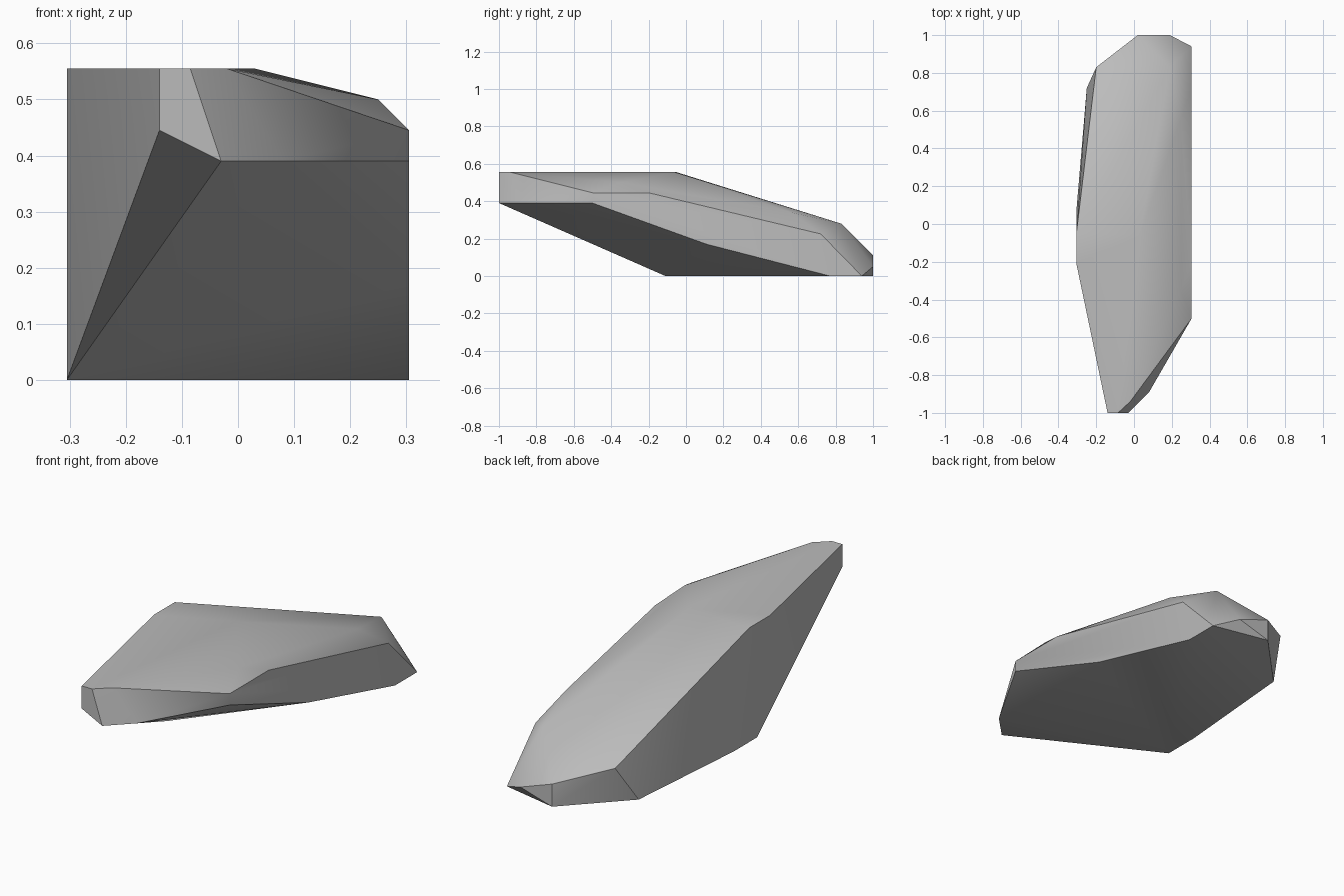
import bpy
import bmesh
import math

cube = bpy.data.objects.get("Cube")
if cube:
    bpy.data.objects.remove(cube, do_unlink=True)

# Stone colour
stone = bpy.data.materials.new("stone_grey")
stone.use_nodes = True
grey = (0.5, 0.5, 0.5, 1)
stone.diffuse_color = grey
stone.node_tree.nodes["Principled BSDF"].inputs["Base Color"].default_value = grey

HALF = 0.305   # half width of the rock
TOP = 0.555    # height of the flat crown

# Corner outlines of each region of the rock
crown = [(x, y, TOP) for x, y in
         [(-0.14, -1), (-0.085, -1), (-0.02, -0.94), (0.03, -0.06),
          (-HALF, -0.05), (-HALF, -0.21)]]
nose = [(-0.14, -1, 0.445), (-0.03, -1, 0.39), (0.08, -0.89, 0.39)]
flat_side = [(HALF, y, z) for y, z in
             [(-0.5, 0.445), (-0.2, 0.445), (0.72, 0.225), (0.94, 0),
              (0.77, 0), (0.11, 0.17), (-0.5, 0.39)]]
shoulder = [(0.25, -0.35, 0.5), (0.25, 0.56, 0.34), (0.19, 0.83, 0.28)]
tail = [(-0.2, 0.83, 0.18), (0.02, 1, 0.11), (0.19, 1, 0.05)]
foot = [(x, y, 0) for x, y in
        [(-HALF, -0.11), (-HALF, 0.07), (-0.25, 0.72), (0.02, 1)]]

# Chiselled rock: hull wrapped around the corners
bm = bmesh.new()
for corner in crown + nose + flat_side + shoulder + tail + foot:
    bm.verts.new(corner)
bmesh.ops.convex_hull(bm, input=bm.verts)
bmesh.ops.dissolve_limit(bm, angle_limit=math.radians(0.5),
                         verts=bm.verts, edges=bm.edges)
bmesh.ops.recalc_face_normals(bm, faces=bm.faces)
mesh = bpy.data.meshes.new("rock")
bm.to_mesh(mesh)
bm.free()
mesh.materials.append(stone)
rock = bpy.data.objects.new("rock", mesh)
bpy.context.collection.objects.link(rock)

# Soft facets with crisp main edges
bpy.ops.object.select_all(action="DESELECT")
rock.select_set(True)
bpy.context.view_layer.objects.active = rock
bpy.ops.object.shade_smooth_by_angle(angle=math.radians(30))
